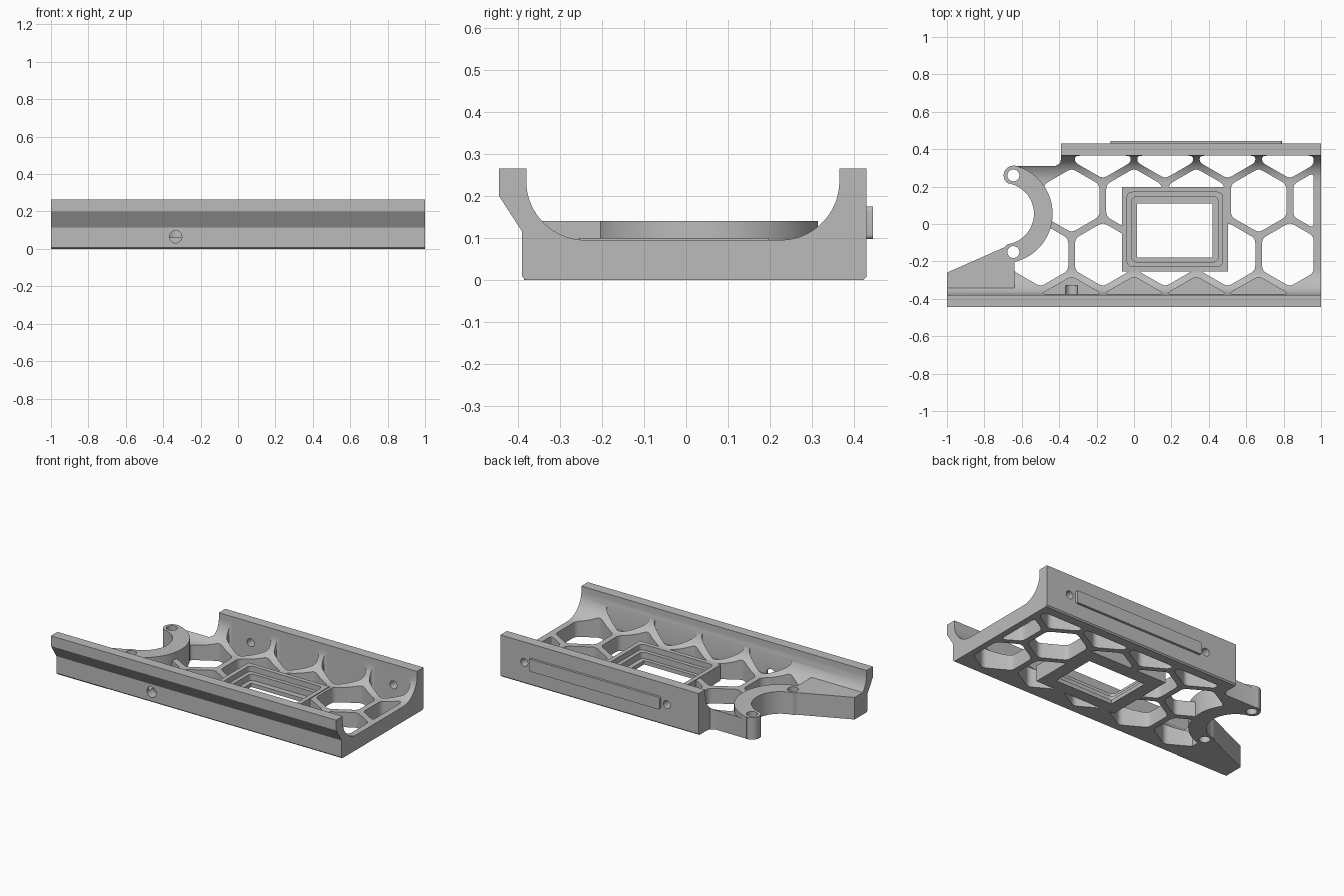
import bpy, bmesh, math
from mathutils import Vector

cube = bpy.data.objects.get("Cube")
if cube:
    bpy.data.objects.remove(cube, do_unlink=True)

grey = bpy.data.materials.new("plain grey")
grey.use_nodes = True
grey.diffuse_color = (0.5, 0.5, 0.5, 1)
grey.node_tree.nodes["Principled BSDF"].inputs["Base Color"].default_value = (0.5, 0.5, 0.5, 1)


def prisms(name, outlines, low, high, axis="z"):
    """Extrude closed outlines along an axis into one object."""
    place = {"z": lambda u, v, h: (u, v, h),
             "x": lambda u, v, h: (h, u, v),
             "y": lambda u, v, h: (u, h, v)}[axis]
    bm = bmesh.new()
    for pts in outlines:
        face = bm.faces.new([bm.verts.new(place(u, v, low)) for u, v in pts])
        out = bmesh.ops.extrude_face_region(bm, geom=[face])
        moved = [g for g in out["geom"] if isinstance(g, bmesh.types.BMVert)]
        bmesh.ops.translate(bm, verts=moved, vec=Vector(place(0, 0, high - low)))
    bmesh.ops.recalc_face_normals(bm, faces=bm.faces)
    mesh = bpy.data.meshes.new(name)
    bm.to_mesh(mesh)
    bm.free()
    mesh.materials.append(grey)
    obj = bpy.data.objects.new(name, mesh)
    bpy.context.collection.objects.link(obj)
    return obj


def combine(obj, tool, operation):
    """Apply a boolean and remove the tool object."""
    mod = obj.modifiers.new("cut", "BOOLEAN")
    mod.operation, mod.object, mod.solver = operation, tool, "EXACT"
    bpy.context.view_layer.objects.active = obj
    bpy.ops.object.modifier_apply(modifier=mod.name)
    bpy.data.objects.remove(tool, do_unlink=True)


def arc(cx, cy, r, start, end, steps=16):
    angles = [math.radians(start + (end - start) * i / steps) for i in range(steps + 1)]
    return [(cx + r * math.cos(a), cy + r * math.sin(a)) for a in angles]


def circle(cx, cy, r):
    return arc(cx, cy, r, 0, 360, 32)[:-1]


def rounded(pts, r, steps=4):
    """Replace each corner by a short curve."""
    out = []
    for i, p in enumerate(pts):
        p = Vector(p)
        a, b = Vector(pts[i - 1]) - p, Vector(pts[(i + 1) % len(pts)]) - p
        a, b = a.normalized() * min(r, a.length * 0.4), b.normalized() * min(r, b.length * 0.4)
        for k in range(steps + 1):
            t = k / steps
            out.append(tuple(p + a * (1 - t) ** 2 + b * t ** 2))
    return out


def box(x0, x1, y0, y1):
    return [(x0, y0), (x1, y0), (x1, y1), (x0, y1)]


def clip(pts, axis, limit, sign):
    """Keep the side of an outline where sign * coordinate < sign * limit."""
    out = []
    for i, q in enumerate(pts):
        p = pts[i - 1]
        inside_p, inside_q = sign * p[axis] < sign * limit, sign * q[axis] < sign * limit
        if inside_p != inside_q:
            t = (limit - p[axis]) / (q[axis] - p[axis])
            out.append(tuple(p[k] + (q[k] - p[k]) * t for k in (0, 1)))
        if inside_q:
            out.append(q)
    return out


# Tray: channel section along x with coved inner walls
section = ([(-0.445, 0.265), (-0.445, 0.2), (-0.39, 0.115), (-0.39, 0.008), (-0.382, 0),
            (0.422, 0), (0.43, 0.008), (0.43, 0.265), (0.365, 0.265)]
           + arc(0.225, 0.235, 0.14, 0, -90) + arc(-0.24, 0.235, 0.14, -90, -180)
           + [(-0.38, 0.265)])
body = prisms("tray", [section], -1, 1, "x")

# Plan outline with the stepped left end
plan = [(-1, -0.46), (1, -0.46), (1, 0.46), (-0.39, 0.46), (-0.39, 0.35), (-0.395, 0.325),
        (-0.42, 0.31), (-0.645, 0.31), (-0.66, -0.11), (-1, -0.26)]
combine(body, prisms("plan", [plan], -0.1, 0.4), "INTERSECT")

# Honeycomb openings
pitch = 1 / 3
side = pitch / math.sqrt(3)
radius = side - 0.021


def hexagon(cx, row):
    pts = arc(cx, -0.163 + row * side * 1.5, radius, 30, 390, 6)[:-1]
    for axis, limit, sign in ((0, 0.96, 1), (1, 0.365, 1), (1, -0.375, -1)):
        pts = clip(pts, axis, limit, sign)
    return rounded(pts, 0.025)


cells = [hexagon(-0.5 + pitch * i, 0) for i in range(5)]
cells += [hexagon(-pitch + pitch * i, 1) for i in range(5)]
cells += [hexagon(-pitch / 2 + pitch * i, 2) for i in range(4)]
combine(body, prisms("cells", cells, -0.1, 0.4), "DIFFERENCE")
pockets = [hexagon(-pitch + pitch * i, -1) for i in range(4)]
combine(body, prisms("pockets", pockets, 0.06, 0.4), "DIFFERENCE")

# Raised wing at the left front and the curved bracket
wing = [(-1, -0.385), (-0.64, -0.385), (-0.64, -0.15), (-0.665, -0.112), (-1, -0.26)]
combine(body, prisms("wing", [wing], 0, 0.14), "UNION")
cx, cy = -0.7, 0.055
ring = arc(cx, cy, 0.265, -78, 78, 32) + arc(cx, cy, 0.16, 70, -70, 32)
combine(body, prisms("bracket", [ring], 0, 0.14), "UNION")
bosses = [(-0.645, 0.26), (-0.645, -0.15)]
for bx, by in bosses:
    combine(body, prisms("boss", [circle(bx, by, 0.052)], 0, 0.14), "UNION")
combine(body, prisms("bay", [arc(cx, cy, 0.165, 0, 360, 64)[:-1]], -0.1, 0.4), "DIFFERENCE")
combine(body, prisms("boss_holes", [circle(x, y, 0.032) for x, y in bosses], -0.1, 0.4), "DIFFERENCE")

# Stepped rectangular window frame
combine(body, prisms("frame", [box(-0.065, 0.502, -0.255, 0.198)], 0, 0.1), "UNION")
for inset, floor in ((0.028, 0.065), (0.052, 0.025)):
    opening = rounded(box(-0.065 + inset, 0.502 - inset, -0.255 + inset, 0.198 - inset), 0.03)
    combine(body, prisms("recess", [opening], floor, 0.4), "DIFFERENCE")
combine(body, prisms("window", [box(0.015, 0.42, -0.18, 0.11)], -0.1, 0.4), "DIFFERENCE")

# Screw holes in the long walls
combine(body, prisms("front_hole", [circle(-pitch, 0.065, 0.033)], -0.5, -0.33, "y"), "DIFFERENCE")
back = [circle(x, 0.135, 0.025) for x in (-pitch / 2, 2.5 * pitch)]
combine(body, prisms("back_holes", back, 0.34, 0.5, "y"), "DIFFERENCE")

# Raised bar on the back wall
bar = prisms("back_bar", [rounded(box(-0.125, 0.79, 0.097, 0.175), 0.012)], 0.425, 0.445, "y")

for obj in (body, bar):
    bpy.ops.object.select_all(action="DESELECT")
    obj.select_set(True)
    bpy.context.view_layer.objects.active = obj
    bpy.ops.object.shade_smooth_by_angle(angle=math.radians(30))
